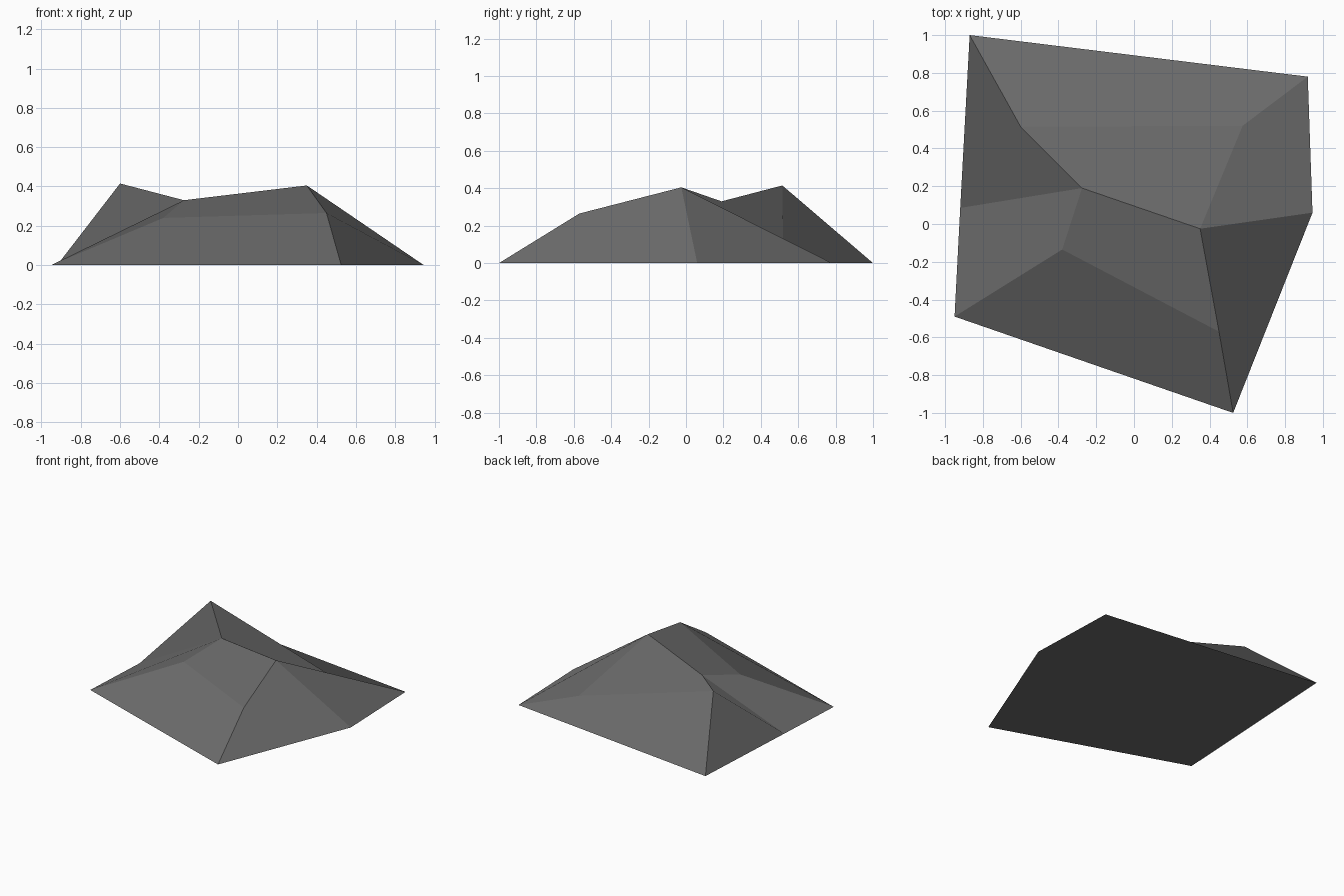
import bpy, bmesh

if "Cube" in bpy.data.objects:
    bpy.data.objects.remove(bpy.data.objects["Cube"], do_unlink=True)

# Dark grey stone
stone = bpy.data.materials.new("dark_grey_stone")
stone.use_nodes = True
colour = (0.15, 0.15, 0.15, 1)
stone.diffuse_color = colour
bsdf = next(n for n in stone.node_tree.nodes if n.type == 'BSDF_PRINCIPLED')
bsdf.inputs["Base Color"].default_value = colour
bsdf.inputs["Roughness"].default_value = 0.9

# Rock control grid: rows run left to right, columns front to back
rows = [
    [(-0.95, -0.49, 0), (-0.92, 0.085, 0), (-0.87, 1.0, 0)],
    [(-0.38, -0.135, 0.24), (-0.275, 0.19, 0.33), (-0.6, 0.515, 0.415)],
    [(0.45, -0.57, 0.265), (0.35, -0.025, 0.405), (0.575, 0.52, 0.065)],
    [(0.525, -1.0, 0), (0.945, 0.06, 0), (0.92, 0.78, 0)],
]
bm = bmesh.new()
g = [[bm.verts.new(p) for p in row] for row in rows]

# Upper facets
for i in range(3):
    for j in range(2):
        bm.faces.new((g[i][j], g[i + 1][j], g[i + 1][j + 1], g[i][j + 1]))

# Front slope, back slope and flat underside
bm.faces.new([g[i][0] for i in (0, 3, 2, 1)])
bm.faces.new([g[i][2] for i in (0, 1, 2, 3)])
bm.faces.new(g[0] + g[3][::-1])
bmesh.ops.recalc_face_normals(bm, faces=bm.faces)

mesh = bpy.data.meshes.new("rock")
bm.to_mesh(mesh)
bm.free()
mesh.materials.append(stone)
rock = bpy.data.objects.new("rock", mesh)
bpy.context.collection.objects.link(rock)
